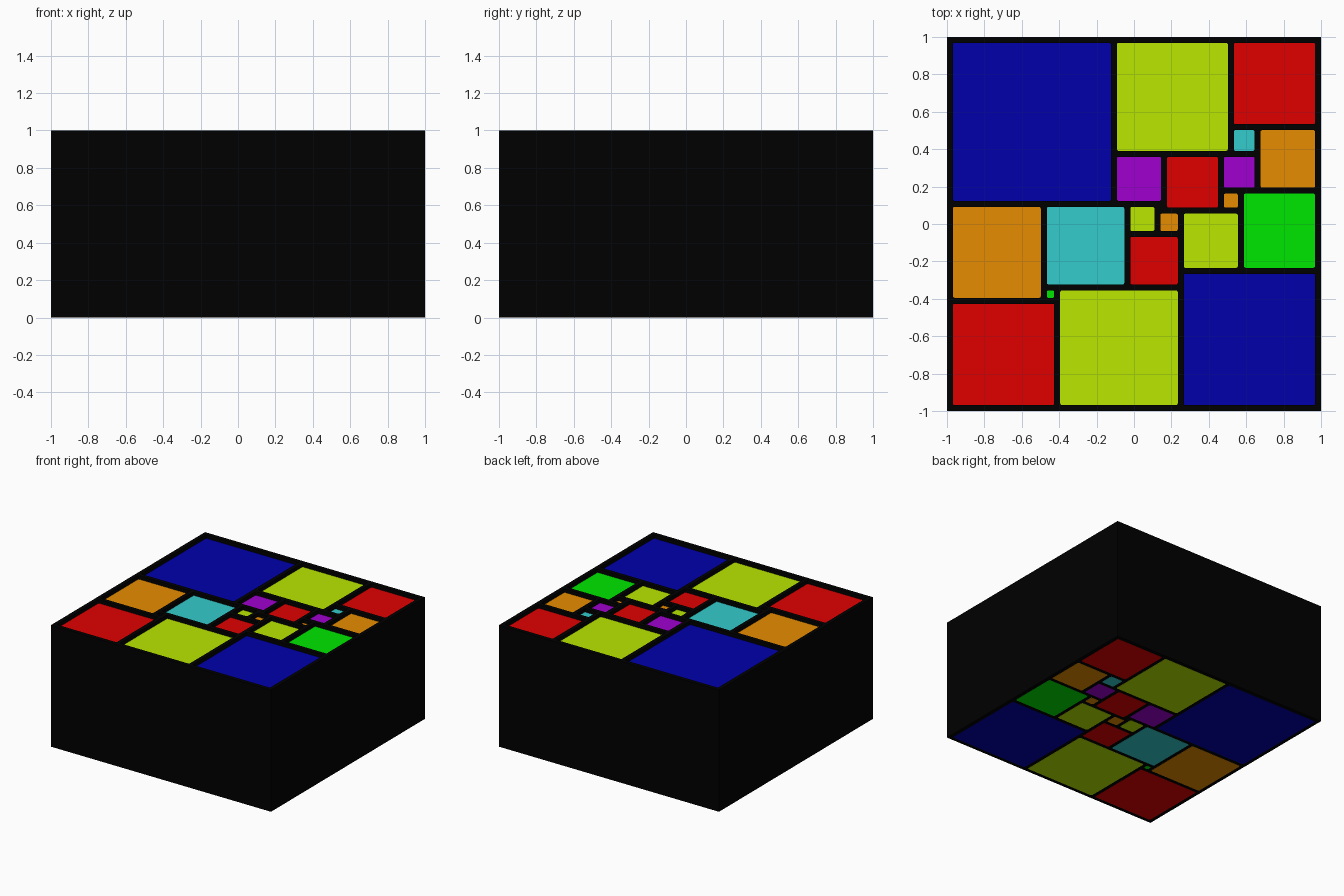
import bpy, bmesh

if "Cube" in bpy.data.objects:
    bpy.data.objects.remove(bpy.data.objects["Cube"])

UNIT = 2 / 112               # the pattern is a 112 x 112 squared square
INSET = 0.016                # half the black gap between tiles
RIM = 0.968                  # tiles stop here, leaving the outer rim
DEPTH = 0.03                 # how far the top tiles sit below the grout
PLATE = 0.002                # tile thickness


def material(name, rgb):
    lin = [c / 12.92 if c <= 0.04045 else ((c + 0.055) / 1.055) ** 2.4 for c in rgb]
    m = bpy.data.materials.new(name)
    m.diffuse_color = (*lin, 1)
    m.use_nodes = True
    m.node_tree.nodes["Principled BSDF"].inputs["Base Color"].default_value = m.diffuse_color
    return m


colours = {
    "black": (0, 0, 0), "blue": (0, 0, 0.67),
    "lime": (0.73, 0.91, 0), "red": (0.88, 0, 0),
    "teal": (0.20, 0.80, 0.80), "orange": (0.91, 0.55, 0),
    "purple": (0.62, 0, 0.81), "green": (0, 0.91, 0),
}
mats = {n: material(n, c) for n, c in colours.items()}


def add_box(bm, x0, y0, z0, x1, y1, z1, corner=0):
    verts = bmesh.ops.create_cube(bm, size=1)["verts"]
    for v in verts:
        v.co = (x1 if v.co.x > 0 else x0, y1 if v.co.y > 0 else y0, z1 if v.co.z > 0 else z0)
    if corner:
        edges = {e for v in verts for e in v.link_edges}
        upright = [e for e in edges if abs(e.verts[0].co.z - e.verts[1].co.z) > 1e-5]
        bmesh.ops.bevel(bm, geom=upright, offset=corner, segments=2, profile=0.5, affect='EDGES')


def make_object(name, bm, mat):
    me = bpy.data.meshes.new(name)
    bm.to_mesh(me)
    bm.free()
    me.materials.append(mats[mat])
    ob = bpy.data.objects.new(name, me)
    bpy.context.collection.objects.link(ob)
    return ob


def box(name, *size, mat, corner=0):
    bm = bmesh.new()
    add_box(bm, *size, corner)
    return make_object(name, bm, mat)


# Square tiles: column, row (from back left corner), side, colour
tiles = [
    (0, 0, 50, "blue"), (50, 0, 35, "lime"), (85, 0, 27, "red"),
    (85, 27, 8, "teal"), (93, 27, 19, "orange"), (50, 35, 15, "purple"),
    (65, 35, 17, "red"), (82, 35, 11, "purple"), (82, 46, 6, "orange"),
    (88, 46, 24, "green"), (0, 50, 29, "orange"), (29, 50, 25, "teal"),
    (54, 50, 9, "lime"), (63, 52, 7, "orange"), (54, 59, 16, "red"),
    (70, 52, 18, "lime"), (29, 75, 4, "green"), (0, 79, 33, "red"),
    (33, 75, 37, "lime"), (70, 70, 42, "blue"),
]

# Top tiles lie at the foot of pockets, bottom tiles lie flush
pockets = bmesh.new()
floor = 1 - DEPTH - PLATE
for col, row, side, colour in tiles:
    x0 = max(-1 + col * UNIT + INSET, -RIM)
    x1 = min(-1 + (col + side) * UNIT - INSET, RIM)
    y0 = max(1 - (row + side) * UNIT + INSET, -RIM)
    y1 = min(1 - row * UNIT - INSET, RIM)
    box(f"top_tile_{side}", x0, y0, floor, x1, y1, floor + PLATE, mat=colour, corner=0.008)
    box(f"bottom_tile_{side}", x0, y0, 0, x1, y1, PLATE, mat=colour, corner=0.01)
    add_box(pockets, x0, y0, floor, x1, y1, 1.05, 0.008)

# Black block with the pockets cut into its top
block = box("block", -1, -1, 0.001, 1, 1, 1, mat="black")
cutter = make_object("pocket_cutter", pockets, "black")
cutter.hide_render = True
cutter.hide_viewport = True
cut = block.modifiers.new("pockets", 'BOOLEAN')
cut.operation = 'DIFFERENCE'
cut.solver = 'EXACT'
cut.object = cutter
